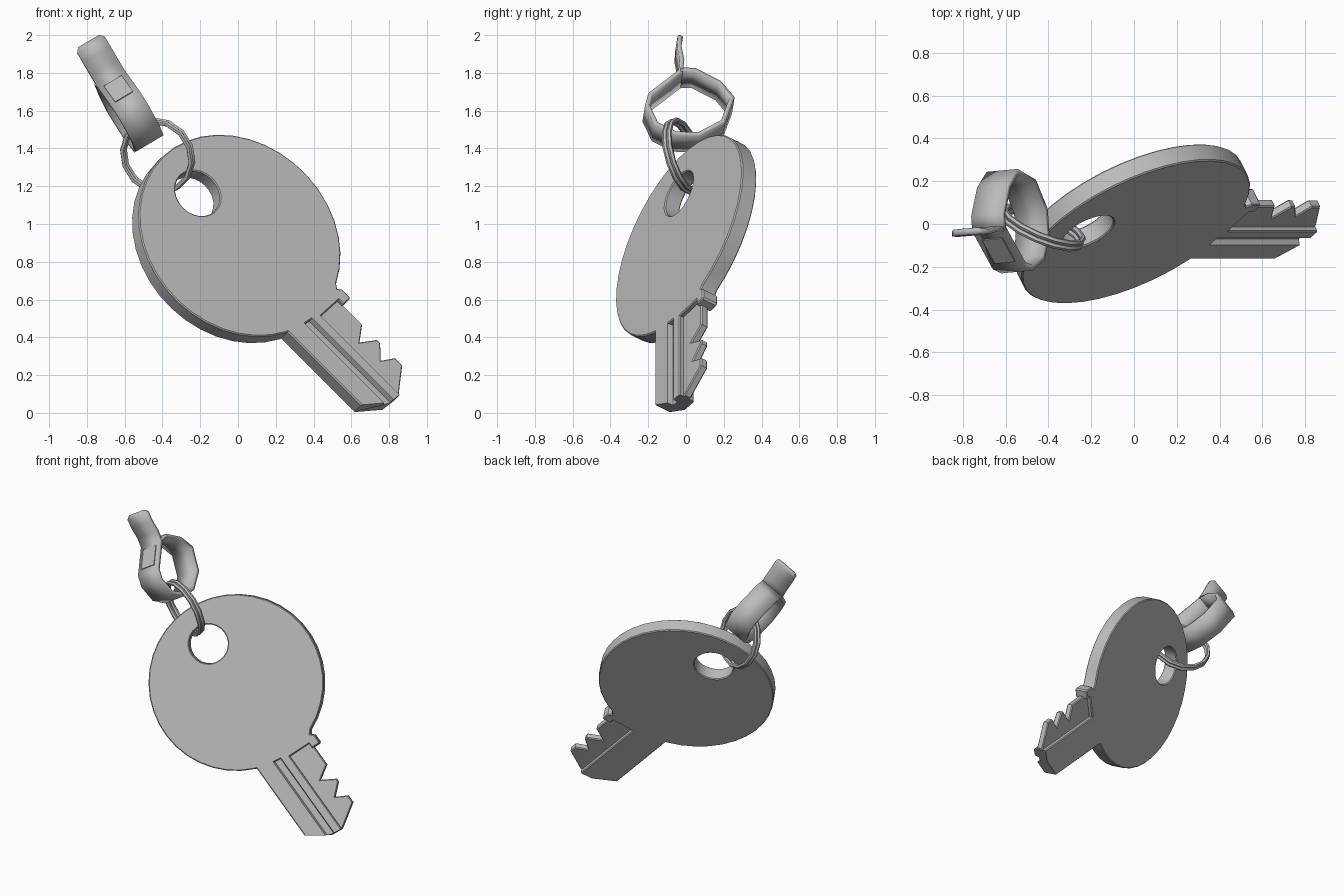
import bpy, bmesh, math
from mathutils import Vector, Matrix

if "Cube" in bpy.data.objects:
    bpy.data.objects.remove(bpy.data.objects["Cube"])

steel = bpy.data.materials.new("steel_grey")
steel.diffuse_color = (0.5, 0.5, 0.5, 1)
steel.use_nodes = True
steel.node_tree.nodes["Principled BSDF"].inputs["Base Color"].default_value = steel.diffuse_color


def frame(origin, a, b, c):
    """Matrix whose columns are the three axes a, b, c."""
    m = Matrix((a, b, c)).transposed().to_4x4()
    m.translation = Vector(origin)
    return m


def finish(bm, name, matrix, angle=30):
    bmesh.ops.recalc_face_normals(bm, faces=bm.faces)
    bm.transform(matrix)
    mesh = bpy.data.meshes.new(name)
    bm.to_mesh(mesh)
    bm.free()
    obj = bpy.data.objects.new(name, mesh)
    bpy.context.collection.objects.link(obj)
    mesh.materials.append(steel)
    bpy.ops.object.select_all(action='DESELECT')
    obj.select_set(True)
    bpy.context.view_layer.objects.active = obj
    bpy.ops.object.shade_smooth_by_angle(angle=math.radians(angle))
    return obj


def plate(name, outlines, front, back, matrix, bevel=0.006):
    """Flat plate with bevelled rims; later outlines become holes."""
    cu = bpy.data.curves.new(name + "_outline", 'CURVE')
    cu.dimensions, cu.fill_mode = '2D', 'BOTH'
    cu.extrude = (front - back) / 2 - bevel
    cu.bevel_depth, cu.bevel_resolution, cu.offset = bevel, 0, -bevel
    for pts in outlines:
        s = cu.splines.new('POLY')
        s.points.add(len(pts) - 1)
        for p, (u, w) in zip(s.points, pts):
            p.co = (u, w, 0, 1)
        s.use_cyclic_u = True
    tmp = bpy.data.objects.new(name + "_outline", cu)
    bpy.context.collection.objects.link(tmp)
    bpy.context.view_layer.update()
    bm = bmesh.new()
    bm.from_mesh(tmp.to_mesh())
    tmp.to_mesh_clear()
    bpy.data.objects.remove(tmp)
    bmesh.ops.remove_doubles(bm, verts=bm.verts, dist=0.0005)
    return finish(bm, name, matrix @ Matrix.Translation((0, 0, (front + back) / 2)))


# Key frame: u along the shaft, w towards the teeth, n out of the front face
tilt, h = math.radians(35), math.sqrt(0.5)
KEY = frame((0.01, -0.038, 0.94), (h, 0, -h),
            (h * math.cos(tilt), math.sin(tilt), h * math.cos(tilt)),
            (h * math.sin(tilt), -math.cos(tilt), h * math.sin(tilt)))
R, T = 0.585, 0.095

# Round bow with the shoulder stop, and the hole
a0 = math.atan2(0.222, 0.541)
a1 = 2 * math.pi - math.atan2(0.05, R)
bow = [(R * math.cos(a0 + (a1 - a0) * i / 36), R * math.sin(a0 + (a1 - a0) * i / 36))
       for i in range(37)]
bow += [(0.605, 0.0), (0.612, 0.16), (0.648, 0.16), (0.65, 0.214),
        (0.64, 0.222), (0.585, 0.222), (0.565, 0.203)]
hole = [(-0.315 + 0.13 * math.cos(i * math.pi / 12), 0.13 * math.sin(i * math.pi / 12))
        for i in range(24)]
plate("bow", [bow, hole], 0, -T, KEY)


# Shaft: grooved cross-section swept from the bow rim to the angled tip
def tip(w):
    return 1.089 + (w + 0.22) * 0.69 if w < -0.08 else 1.186 + (w + 0.08) * 0.11


section = [(-0.22, -0.006), (-0.214, 0), (-0.106, 0), (-0.098, -0.03), (-0.056, -0.03),
           (-0.048, 0), (0.0, 0), (0.006, -0.006), (0.006, -T + 0.006), (0.0, -T),
           (-0.08, -T), (-0.214, -T), (-0.22, -T + 0.006)]
bm = bmesh.new()
near = [bm.verts.new((math.sqrt(R * R - w * w) - 0.012, w, n)) for w, n in section]
far = [bm.verts.new((tip(w), w, n)) for w, n in section]
for i in range(len(section)):
    j = (i + 1) % len(section)
    bm.faces.new((near[i], near[j], far[j], far[i]))
bm.faces.new(near)
bm.faces.new(far)
finish(bm, "shaft", KEY)

# Thin toothed blade beside the shaft
teeth = [(0.57, -0.04), (1.185, -0.04), (1.193, 0.015), (1.095, 0.168), (1.04, 0.168),
         (0.997, 0.092), (0.93, 0.168), (0.905, 0.17), (0.849, 0.078), (0.792, 0.172),
         (0.63, 0.172), (0.57, 0.15)]
plate("teeth", [teeth], -0.025, -0.068, KEY)

# Split ring: two low-poly coils side by side
axis = Vector((0.36, 0.89, 0.27)).normalized()
side = axis.orthogonal().normalized()
for name, off in (("ring_coil_front", -0.0135), ("ring_coil_back", 0.0135)):
    bm = bmesh.new()
    grid = []
    for i in range(14):
        a = 2 * math.pi * i / 14
        row = []
        for k in range(6):
            b = math.pi * k / 3
            r = 0.195 + 0.014 * math.cos(b)
            row.append(bm.verts.new((r * math.cos(a), r * math.sin(a), 0.014 * math.sin(b) + off)))
        grid.append(row)
    for i in range(14):
        for k in range(6):
            p, q, m = grid[i], grid[(i + 1) % 14], (k + 1) % 6
            bm.faces.new((p[k], q[k], q[m], p[m]))
    finish(bm, name, frame((-0.425, -0.015, 1.36), side, axis.cross(side), axis), 40)

# Strap frame: depth, length towards the tail, width
long = Vector((-0.51, 0, 0.86)).normalized()
wide = Vector((0.86, 0.08, 0.51)).normalized()
STRAP = frame((-0.475, 0, 1.43), long.cross(wide), long, wide)

# Looped strap with a free tail
path = [(-0.032, 0.62), (-0.04, 0.60), (-0.042, 0.54), (-0.028, 0.46), (-0.035, 0.39),
        (-0.195, 0.24), (-0.212, 0.17), (-0.165, 0.06), (-0.06, 0.005), (0.06, 0.005),
        (0.19, 0.09), (0.238, 0.24), (0.17, 0.33), (0.04, 0.40), (-0.035, 0.40)]
bm = bmesh.new()
rows = []
for i, (y, t) in enumerate(path):
    half = 0.065 if i == 0 else 0.085
    rows.append([bm.verts.new((y, t, s * half)) for s in (-1, 1)])
for p, q in zip(rows, rows[1:]):
    bm.faces.new((p[0], p[1], q[1], q[0]))
strap = finish(bm, "strap_loop", STRAP, 40)
mod = strap.modifiers.new("thickness", 'SOLIDIFY')
mod.thickness, mod.offset, mod.use_even_offset = 0.024, 0, True

# Small raised square on the front slope of the strap
bm = bmesh.new()
bmesh.ops.create_cube(bm, size=1)
slope = Vector((0.16, 0.15, 0)).normalized()
out = Vector((-slope.y, slope.x, 0))
mid = Vector((-0.115, 0.315, 0)) + out * 0.013
pad = frame(mid, slope, out, Vector((0, 0, 1))) @ Matrix.Diagonal((0.15, 0.009, 0.11, 1))
finish(bm, "strap_pad", STRAP @ pad)
